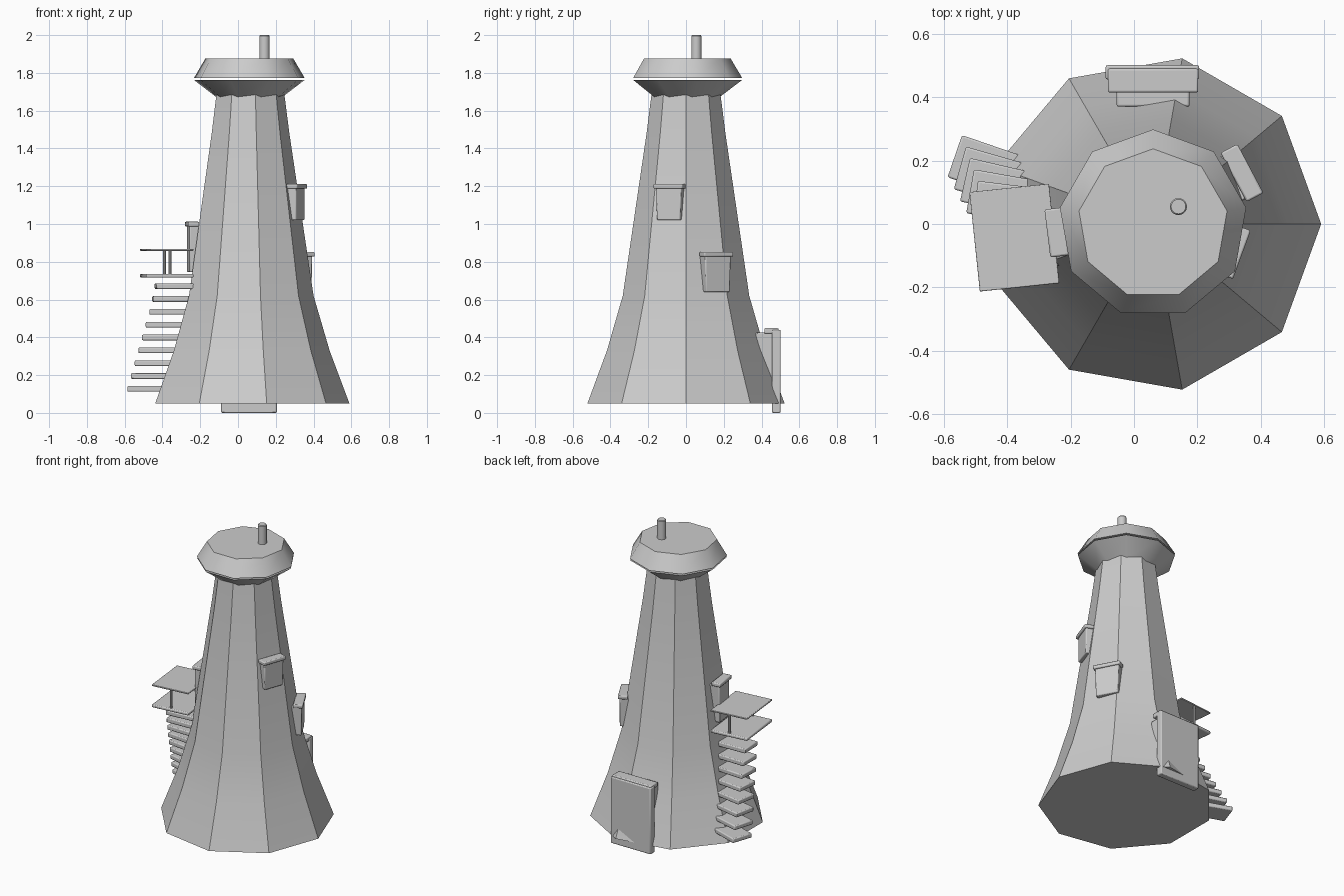
import bpy, bmesh
from math import sin, cos, radians, pi
from mathutils import Matrix, Vector

if "Cube" in bpy.data.objects:
    bpy.data.objects.remove(bpy.data.objects["Cube"])

CX = 0.06  # tower axis


def finish(name, bm, bevel=0, smooth=True):
    bmesh.ops.recalc_face_normals(bm, faces=bm.faces)
    me = bpy.data.meshes.new(name)
    bm.to_mesh(me)
    bm.free()
    ob = bpy.data.objects.new(name, me)
    bpy.context.collection.objects.link(ob)
    if bevel:
        m = ob.modifiers.new("bevel", 'BEVEL')
        m.width, m.segments = bevel, 2
    if smooth:
        bpy.ops.object.select_all(action='DESELECT')
        ob.select_set(True)
        bpy.context.view_layer.objects.active = ob
        bpy.ops.object.shade_smooth_by_angle(angle=radians(35))
    return ob


def lathe(name, profile, sides, start=0, cx=CX, cy=0):
    """Closed solid from stacked rings of (radius, height)."""
    bm = bmesh.new()
    rings = []
    for r, z in profile:
        rings.append([bm.verts.new((cx + r * cos(start + 2 * pi * i / sides),
                                    cy + r * sin(start + 2 * pi * i / sides), z))
                      for i in range(sides)])
    for a, b in zip(rings, rings[1:]):
        for i in range(sides):
            j = (i + 1) % sides
            bm.faces.new((a[i], a[j], b[j], b[i]))
    bm.faces.new(rings[0])
    bm.faces.new(rings[-1])
    return finish(name, bm)


def box(name, center, size, angle=0, taper=1, bevel=0.006):
    """Rotated box; taper narrows the lower end across its local y."""
    bm = bmesh.new()
    bmesh.ops.create_cube(bm, size=1)
    for v in bm.verts:
        t = taper if v.co.z < 0 else 1
        v.co = Vector((v.co.x * size[0], v.co.y * size[1] * t, v.co.z * size[2]))
    bm.transform(Matrix.Translation(center) @ Matrix.Rotation(radians(angle), 4, 'Z'))
    return finish(name, bm, bevel)


def window(name, x, y, angle, z0, z1, width):
    """Panel and lintel; x, y is the middle of the lintel's outer edge."""
    d = Vector((cos(radians(angle)), sin(radians(angle)), 0))
    p = Vector((x, y, 0))
    box(name + "_panel", p - d * 0.055 + Vector((0, 0, (z0 + z1 - 0.02) / 2)),
        (0.09, width - 0.02, z1 - z0 - 0.02), angle, 0.92)
    box(name + "_lintel", p - d * 0.03 + Vector((0, 0, z1 - 0.0125)),
        (0.06, width, 0.025), angle)


# Nine-sided flared tower
lathe("tower", [(0.53, 0.05), (0.425, 0.33), (0.34, 0.62), (0.212, 1.48), (0.185, 1.69)], 9)

# Cap: flared eave and roof with a fine gap between them
lathe("eave", [(0.175, 1.67), (0.297, 1.762)], 9, pi / 2)
lathe("roof", [(0.298, 1.772), (0.237, 1.875)], 9, pi / 2)
lathe("chimney", [(0.027, 1.86), (0.027, 1.995), (0.023, 2.0)], 20, 0, 0.14, 0.055)

# Windows
window("upper_window", 0.34, -0.097, -20, 1.02, 1.212, 0.163)
window("lower_window", 0.367, 0.175, 28, 0.64, 0.852, 0.175)
window("balcony_door", -0.273, -0.03, 187, 0.745, 1.012, 0.152)

# Back door
box("door", (0.058, 0.478, 0.22), (0.295, 0.045, 0.44))
box("door_lintel", (0.06, 0.452, 0.434), (0.285, 0.075, 0.03))
box("door_recess", (0.06, 0.415, 0.24), (0.23, 0.09, 0.37))

# Balcony platform, canopy and posts
box("balcony", (-0.377, -0.043, 0.726), (0.252, 0.315, 0.02), 6)
box("balcony_top", (-0.377, -0.043, 0.863), (0.252, 0.315, 0.01), 6, bevel=0.003)
for i, (x, y) in enumerate([(-0.39, 0.1), (-0.361, -0.185)]):
    lathe(f"post_{i}", [(0.008, 0.73), (0.008, 0.862)], 10, 0, x, y)

# Fanning stair treads
for i in range(9):
    a = -19 + 3 * i
    r = radians(a)
    w, d = 0.21, 0.14
    cx = -0.542 + 0.0125 * i + cos(r) * w / 2 + sin(r) * d / 2
    cy = 0.28 - 0.036 * i + sin(r) * w / 2 - cos(r) * d / 2
    box(f"stair_{i}", (cx, cy, 0.127 + 0.068 * i), (w, d, 0.03), a)
